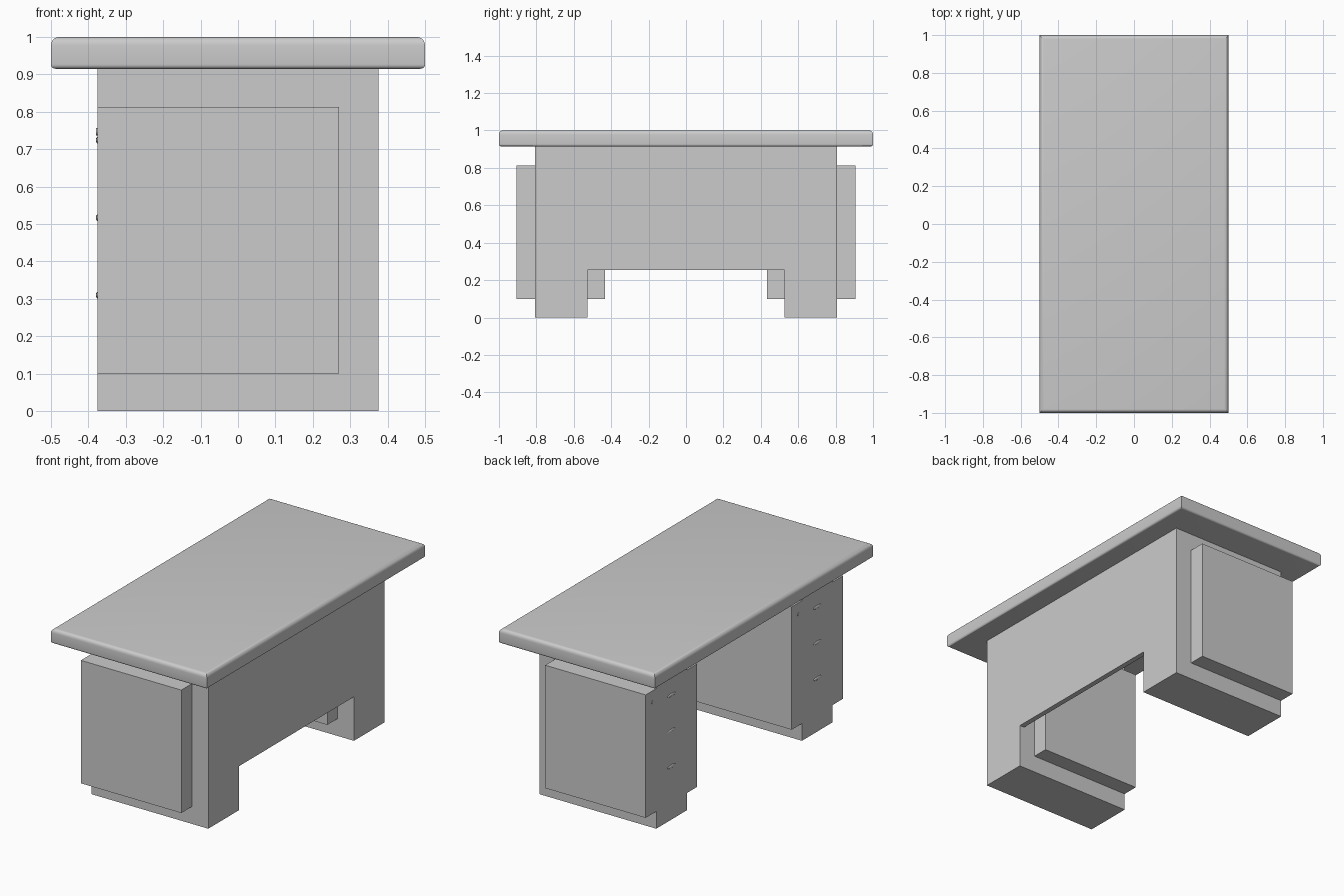
import bpy
import bmesh
from mathutils import Matrix

cube = bpy.data.objects.get("Cube")
if cube:
    bpy.data.objects.remove(cube, do_unlink=True)

grey = bpy.data.materials.new("light_grey")
grey.use_nodes = True
grey.diffuse_color = (0.6, 0.6, 0.6, 1)
grey.node_tree.nodes["Principled BSDF"].inputs["Base Color"].default_value = grey.diffuse_color


def finish(name, bm):
    bmesh.ops.recalc_face_normals(bm, faces=bm.faces[:])
    mesh = bpy.data.meshes.new(name)
    bm.to_mesh(mesh)
    bm.free()
    obj = bpy.data.objects.new(name, mesh)
    bpy.context.collection.objects.link(obj)
    mesh.materials.append(grey)
    return obj


def smooth(obj):
    bpy.ops.object.select_all(action='DESELECT')
    obj.select_set(True)
    bpy.context.view_layer.objects.active = obj
    bpy.ops.object.shade_smooth_by_angle(angle=0.6)


def extrude_x(name, profile, x0, x1):
    """Extrude a (y, z) outline along x."""
    bm = bmesh.new()
    face = bm.faces.new([bm.verts.new((x0, y, z)) for y, z in profile])
    new = bmesh.ops.extrude_face_region(bm, geom=[face])["geom"]
    verts = [g for g in new if isinstance(g, bmesh.types.BMVert)]
    bmesh.ops.translate(bm, verts=verts, vec=(x1 - x0, 0, 0))
    return finish(name, bm)


# Main levels and depths
TOP, UNDER = 1.0, 0.915
FRONT, BOX_END, BACK, PANEL = -0.375, 0.27, 0.375, 0.345
LEG_IN, LEG_OUT = 0.527, 0.808
BOX_IN, BOX_OUT = 0.433, 0.905
BOX_LOW, BOX_HIGH, KNEE = 0.10, 0.813, 0.255

# Desk top: long edges rounded above and below, vertical corners left sharp
bm = bmesh.new()
bmesh.ops.create_cube(bm, size=1, matrix=Matrix.Translation((0, 0, (TOP + UNDER) / 2))
                      @ Matrix.Diagonal((1, 2, TOP - UNDER, 1)))
for level, radius in ((TOP, 0.022), (UNDER, 0.012)):
    rim = [e for e in bm.edges if all(abs(v.co.z - level) < 1e-4 for v in e.verts)]
    bmesh.ops.bevel(bm, geom=rim, offset=radius, segments=5, profile=0.5, affect='EDGES')
smooth(finish("desk_top", bm))

# Back panel with its two feet, in one piece
half = [(LEG_OUT, UNDER), (LEG_OUT, 0), (LEG_IN, 0), (LEG_IN, KNEE)]
extrude_x("back_panel", half + [(-y, z) for y, z in reversed(half)], PANEL, BACK)

for side, label in ((1, "left"), (-1, "right")):
    # Pedestal with the wider drawer box stepping out on both sides
    outline = [(LEG_OUT, UNDER), (LEG_OUT, BOX_HIGH), (BOX_OUT, BOX_HIGH),
               (BOX_OUT, BOX_LOW), (LEG_OUT, BOX_LOW), (LEG_OUT, 0),
               (LEG_IN, 0), (LEG_IN, BOX_LOW), (BOX_IN, BOX_LOW),
               (BOX_IN, BOX_HIGH), (LEG_IN, BOX_HIGH), (LEG_IN, UNDER)]
    extrude_x(label + "_pedestal", [(side * y, z) for y, z in outline], FRONT, BOX_END)

    # Plain post between the drawer box and the back panel
    post = [(LEG_OUT, UNDER), (LEG_OUT, 0), (LEG_IN, 0), (LEG_IN, UNDER)]
    extrude_x(label + "_post", [(side * y, z) for y, z in post], BOX_END, PANEL)

    # Three shallow rounded drawer pulls
    centre = side * (BOX_IN + BOX_OUT) / 2
    for i, z in enumerate((0.724, 0.517, 0.31)):
        bm = bmesh.new()
        bmesh.ops.create_uvsphere(
            bm, u_segments=16, v_segments=8, radius=1,
            matrix=Matrix.Translation((FRONT, centre, z)) @ Matrix.Diagonal((0.005, 0.036, 0.009, 1)))
        smooth(finish(f"{label}_drawer_pull_{i + 1}", bm))

    # Small round lock near the upper corner of the drawer front
    bm = bmesh.new()
    bmesh.ops.create_cone(
        bm, cap_ends=True, segments=16, radius1=0.01, radius2=0.01, depth=0.008,
        matrix=Matrix.Translation((FRONT, centre + 0.175, 0.747)) @ Matrix.Rotation(1.5708, 4, 'Y'))
    smooth(finish(label + "_lock", bm))
